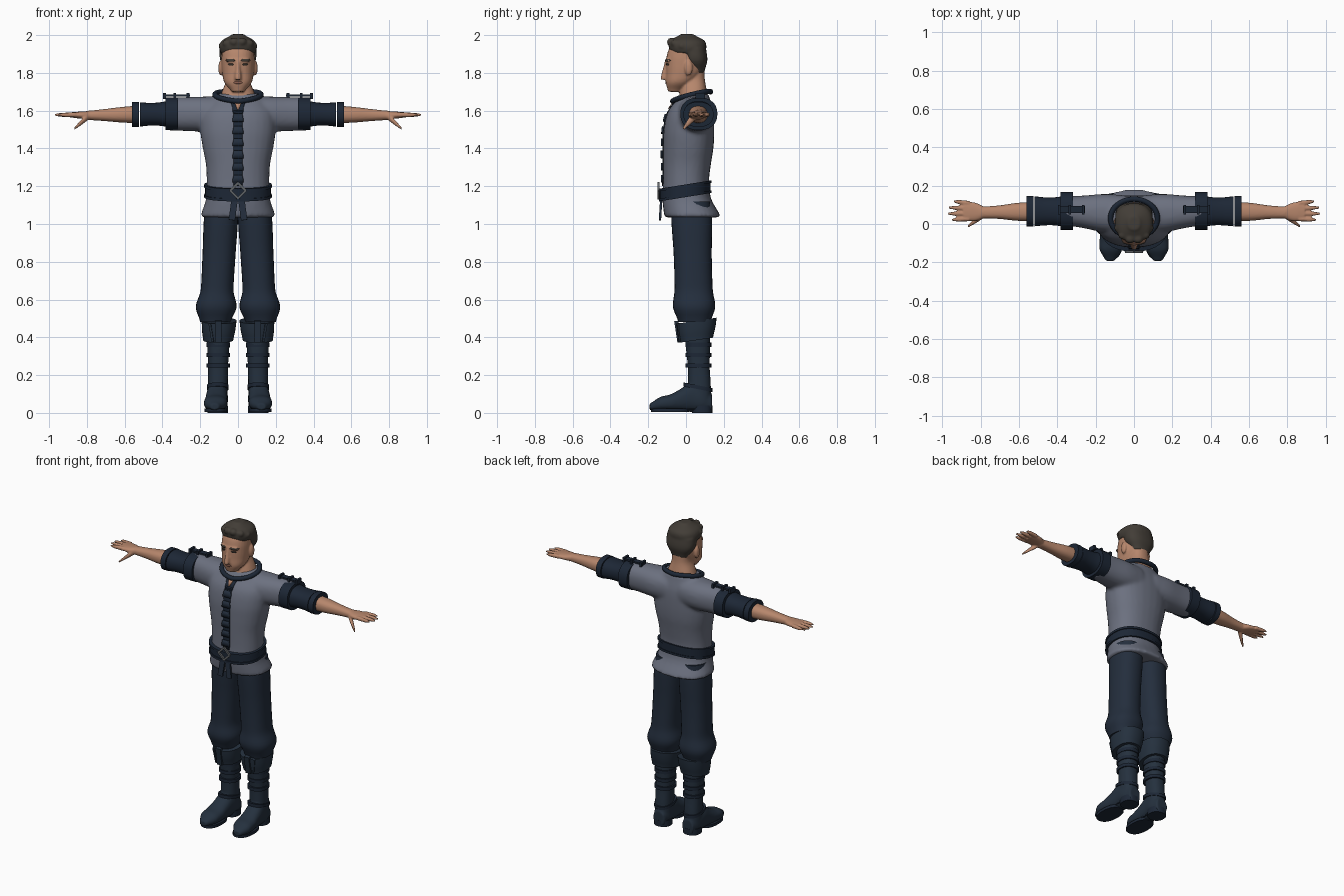
import bpy, bmesh
from math import cos, sin, pi, copysign
from mathutils import Matrix, Vector, Euler

default_cube = bpy.data.objects.get("Cube")
if default_cube:
    bpy.data.objects.remove(default_cube, do_unlink=True)


def material(name, red, green, blue):
    mat = bpy.data.materials.new(name)
    mat.use_nodes = True
    mat.diffuse_color = (red, green, blue, 1)
    shader = next(node for node in mat.node_tree.nodes if node.type == "BSDF_PRINCIPLED")
    shader.inputs["Base Color"].default_value = (red, green, blue, 1)
    return mat


SKIN = material("skin", .47, .24, .15)
LIPS = material("lips", .3, .13, .09)
HAIR = material("dark brown hair", .055, .047, .038)
EYES = material("eyes", .03, .025, .02)
SHIRT = material("grey cloth", .15, .165, .215)
NAVY = material("navy trousers", .017, .027, .046)
TRIM = material("dark navy trim", .012, .02, .036)
BOOT = material("boot leather", .018, .03, .048)
METAL = material("buckle metal", .12, .13, .14)


def finish(name, bm, mat, mirror=False, voxel=0, soften=3):
    """Turn a bmesh into an object, optionally fused and mirrored."""
    bmesh.ops.recalc_face_normals(bm, faces=bm.faces)
    mesh = bpy.data.meshes.new(name)
    bm.to_mesh(mesh)
    bm.free()
    mesh.materials.append(mat)
    obj = bpy.data.objects.new(name, mesh)
    bpy.context.collection.objects.link(obj)
    if voxel:
        fuse = obj.modifiers.new("fuse", "REMESH")
        fuse.mode = "VOXEL"
        fuse.voxel_size = voxel
        fuse.use_smooth_shade = True
        obj.modifiers.new("soften", "SMOOTH").iterations = soften
    if mirror:
        obj.modifiers.new("mirror", "MIRROR").use_mirror_merge = False
    return obj


def sample(values, place):
    """Read a smooth curve through evenly spaced values."""
    last = len(values) - 1
    index = min(int(place), last - 1)
    t = place - index
    before, here = values[max(index - 1, 0)], values[index]
    there, after = values[index + 1], values[min(index + 2, last)]
    leave, arrive = (there - here + here - before) / 2, (after - here) / 2
    gap = there - here
    return here + t * leave + t * t * (3 * gap - 2 * leave - arrive) + t ** 3 * (leave + arrive - 2 * gap)


def loft(bm, axis, start, end, widths, depths=None, shifts=None, sides=28, steps=4, tilt=0):
    """Skin rounded rings from start to end; radii are spaced evenly along the way."""
    depths = depths or widths
    along = "XYZ".index(axis)
    across, over = [Vector(row) for i, row in enumerate(Matrix.Identity(3)) if i != along]
    normal = Vector(Matrix.Identity(3)[along])
    start, end = Vector(start), Vector(end)
    total = (len(widths) - 1) * steps
    rings = []
    for k in range(total + 1):
        place = k / steps
        middle = start.lerp(end, k / total)
        if shifts:
            middle += over * sample(shifts, place)
        ring = []
        for j in range(sides):
            c, s = cos(2 * pi * j / sides), sin(2 * pi * j / sides)
            u = sample(widths, place) * copysign(abs(c) ** .87, c)
            v = sample(depths, place) * copysign(abs(s) ** .87, s)
            ring.append(bm.verts.new(middle + across * u + over * v + normal * tilt * v))
        rings.append(ring)
    for low, high in zip(rings, rings[1:]):
        for j in range(sides):
            bm.faces.new((low[j], low[j - 1], high[j - 1], high[j]))
    bm.faces.new(rings[0])
    bm.faces.new(rings[-1])


def band(bm, axis, start, end, width, depth, tilt=0):
    loft(bm, axis, start, end, (width, width), (depth, depth), steps=1, sides=40, tilt=tilt)


def box(bm, centre, size, turn=(0, 0, 0)):
    bmesh.ops.create_cube(bm, size=1, matrix=Matrix.LocRotScale(centre, Euler(turn), size))


def blob(bm, centre, size):
    bmesh.ops.create_icosphere(bm, subdivisions=3, radius=1,
                               matrix=Matrix.LocRotScale(centre, Euler(), size))


def decal(name, target, mat, x, low, high, widths, lift=.002, thickness=.004):
    """Thin plate laid on the front of a target, with evenly spaced half widths."""
    bm, rows, columns = bmesh.new(), [], 6
    for i, width in enumerate(widths):
        z = low + (high - low) * i / (len(widths) - 1)
        rows.append([bm.verts.new((x + width * (2 * k / columns - 1), -1, z))
                     for k in range(columns + 1)])
    for lower, upper in zip(rows, rows[1:]):
        for k in range(columns):
            bm.faces.new((lower[k], lower[k + 1], upper[k + 1], upper[k]))
    obj = finish(name, bm, mat)
    wrap = obj.modifiers.new("wrap", "SHRINKWRAP")
    wrap.target = target
    wrap.wrap_method = "PROJECT"
    wrap.wrap_mode = "ABOVE_SURFACE"
    wrap.use_project_y = True
    wrap.offset = lift
    obj.modifiers.new("thicken", "SOLIDIFY").thickness = thickness


# Shirt: body and both short sleeves fused
bm = bmesh.new()
loft(bm, "Z", (0, 0, 1.035), (0, 0, 1.69),
     widths=(.2, .17, .166, .17, .188, .2, .19, .12),
     depths=(.15, .13, .122, .127, .134, .134, .12, .075),
     shifts=(.035, .005, 0, .005, .012, .016, .025, .045))
for side in (1, -1):
    loft(bm, "X", (side * .05, .05, 1.58), (side * .37, .07, 1.583),
         widths=(.1, .1, .085, .076), depths=(.095, .094, .09, .088))
shirt = finish("shirt", bm, SHIRT, voxel=.011, soften=5)

# Sleeve bands, rolled lower sleeves and shoulder straps
bm = bmesh.new()
band(bm, "X", (.318, .068, 1.583), (.383, .068, 1.583), .098, .086)
finish("sleeve_band", bm, TRIM, mirror=True)
bm = bmesh.new()
loft(bm, "X", (.36, .066, 1.583), (.52, .066, 1.58),
     widths=(.08, .073, .073, .078), depths=(.07, .062, .06, .064))
band(bm, "X", (.525, .066, 1.58), (.56, .066, 1.58), .08, .066)
finish("lower_sleeve", bm, TRIM, mirror=True)
bm = bmesh.new()
box(bm, (.325, .075, 1.68), (.14, .036, .01))
for x in (.265, .335, .39):
    box(bm, (x, .075, 1.678), (.015, .05, .03))
finish("shoulder_strap", bm, TRIM, mirror=True)

# Forearm, palm, fingers and thumb fused
bm = bmesh.new()
loft(bm, "X", (.53, .065, 1.58), (.79, .06, 1.575),
     widths=(.05, .046, .035, .031), depths=(.046, .041, .032, .025))
loft(bm, "X", (.78, .06, 1.575), (.89, .068, 1.578),
     widths=(.03, .045, .05, .045), depths=(.024, .02, .017, .013))
for i, reach in enumerate((.95, .97, .966, .94)):
    loft(bm, "X", (.86, .027 + i * .027, 1.578), (reach, .022 + i * .032, 1.578),
         widths=(.013, .012, .011, .006), sides=12)
loft(bm, "X", (.79, .045, 1.572), (.867, -.013, 1.505),
     widths=(.018, .016, .012, .007), sides=12)
finish("forearm_and_hand", bm, SKIN, mirror=True, voxel=.005, soften=2)

# Head, neck, nose, brow and ears fused
bm = bmesh.new()
loft(bm, "Z", (0, 0, 1.7), (0, 0, 1.985),
     widths=(.035, .072, .083, .087, .087, .078, .03),
     depths=(.035, .07, .093, .102, .102, .088, .03),
     shifts=(-.06, -.037, -.013, -.004, 0, .006, .012))
loft(bm, "Z", (0, .04, 1.65), (0, .04, 1.82),
     widths=(.1, .083, .06, .058), depths=(.08, .07, .06, .058))
loft(bm, "Z", (0, -.112, 1.764), (0, -.098, 1.86),
     widths=(.018, .016, .012, .012), depths=(.024, .022, .018, .015), sides=16)
blob(bm, (0, -.09, 1.866), (.065, .02, .015))
for side in (1, -1):
    blob(bm, (side * .092, .014, 1.825), (.012, .022, .04))
head = finish("head", bm, SKIN, voxel=.006)

# Facial details
for side, label in ((1, "left"), (-1, "right")):
    decal(label + "_eyebrow", head, HAIR, side * .04, 1.86, 1.872, (.018, .025, .018))
    decal(label + "_eye", head, EYES, side * .037, 1.838, 1.85, (.008, .015, .01))
decal("mouth", head, LIPS, 0, 1.742, 1.756, (.012, .024, .014))

# Hair: crown, back of the head and a fan of fringe locks
bm = bmesh.new()
loft(bm, "Z", (0, .01, 1.905), (0, .005, 2.005),
     widths=(.094, .1, .085, .03), depths=(.092, .1, .09, .035))
loft(bm, "Z", (0, .062, 1.8), (0, .04, 1.93),
     widths=(.055, .094, .097), depths=(.035, .062, .066))
for i in range(6):
    angle = pi * (i + .5) / 6
    blob(bm, (.08 * cos(angle), -.08 * sin(angle), 1.935 + .03 * sin(angle)), (.026, .024, .022))
finish("hair", bm, HAIR, voxel=.007, soften=2)

# Collar ring
ring = bpy.data.curves.new("collar", "CURVE")
ring.dimensions = "3D"
ring.bevel_depth = .014
line = ring.splines.new("POLY")
line.points.add(39)
line.use_cyclic_u = True
for k, point in enumerate(line.points):
    c, s = cos(pi * k / 20), sin(pi * k / 20)
    point.co = (.122 * c, .03 + .1 * s, 1.675 + .025 * s + .01 * abs(c), 1)
ring.materials.append(TRIM)
bpy.context.collection.objects.link(bpy.data.objects.new("collar", ring))

# Open neckline and overlapping placket flaps
decal("neck_opening_edge", shirt, TRIM, 0, 1.585, 1.65, (.027, .03, .04), lift=.004)
decal("neck_opening", shirt, SKIN, 0, 1.605, 1.655, (.004, .014, .022), lift=.009)
decal("placket", shirt, TRIM, 0, 1.2, 1.6, [.024] * 12, lift=.004, thickness=.008)
for i in range(6):
    low = 1.22 + .064 * i
    decal("placket_flap", shirt, NAVY, 0, low, low + .04, (.029, .027, .022),
          lift=.012, thickness=.009)

# Belt with raised rims, buckle and hanging tails
bm = bmesh.new()
band(bm, "Z", (0, -.004, 1.145), (0, -.004, 1.205), .174, .135, tilt=.16)
for z in (1.142, 1.195):
    band(bm, "Z", (0, -.004, z), (0, -.004, z + .014), .179, .14, tilt=.16)
finish("belt", bm, TRIM)
bm = bmesh.new()
for across in (1, -1):
    for up in (1, -1):
        box(bm, (across * .02, -.145, 1.177 + up * .02), (.062, .012, .012),
            (0, across * up * pi / 4, 0))
finish("buckle", bm, METAL)
bm = bmesh.new()
box(bm, (.024, -.134, 1.085), (.034, .012, .13), (-.06, -.14, 0))
finish("belt_tail", bm, NAVY, mirror=True)

# Trousers gathered below the knee
bm = bmesh.new()
loft(bm, "Z", (.12, .045, .48), (.085, .028, 1.12),
     widths=(.08, .108, .088, .086, .087, .088, .09, .09, .085),
     depths=(.085, .112, .102, .1, .1, .102, .106, .108, .1))
finish("trousers", bm, NAVY, mirror=True)

# Boots: shaft and foot fused
bm = bmesh.new()
loft(bm, "Z", (.108, .075, .06), (.103, .06, .43),
     widths=(.054, .053, .053, .058, .062), depths=(.058, .06, .058, .064, .068))
heights = (.05, .065, .078, .06, .044, .036, .018)
loft(bm, "Y", (.105, .137, 0), (.124, -.192, .015),
     widths=(.04, .055, .056, .058, .062, .058, .025), depths=heights, shifts=heights)
finish("boot", bm, BOOT, mirror=True, voxel=.008)

# Folded boot cuffs with front ties
bm = bmesh.new()
loft(bm, "Z", (.105, .055, .385), (.1, .055, .488),
     widths=(.08, .088, .092), depths=(.088, .1, .107), tilt=.15)
box(bm, (.105, -.043, .43), (.036, .022, .115), (.15, 0, 0))
box(bm, (.14, -.034, .425), (.012, .02, .1), (.15, .12, .3))
finish("boot_cuff", bm, BOOT, mirror=True)

# Shin straps, ankle strap, soles and heels
bm = bmesh.new()
for z in (.24, .295, .35):
    band(bm, "Z", (.104, .066, z), (.104, .066, z + .022), .062, .068)
band(bm, "Z", (.107, .063, .126), (.107, .063, .146), .058, .076, tilt=-.2)
finish("boot_straps", bm, TRIM, mirror=True)
bm = bmesh.new()
band(bm, "Z", (.107, .085, 0), (.107, .085, .04), .054, .054)
band(bm, "Z", (.117, -.085, .004), (.117, -.085, .022), .06, .1)
box(bm, (.11, .02, .028), (.08, .1, .018))
finish("sole", bm, TRIM, mirror=True)

# Smooth shading with sharp edges kept
bpy.ops.object.select_all(action="DESELECT")
for obj in bpy.context.scene.objects:
    if obj.type == "MESH":
        obj.select_set(True)
bpy.context.view_layer.objects.active = head
bpy.ops.object.shade_smooth_by_angle(angle=.7)
